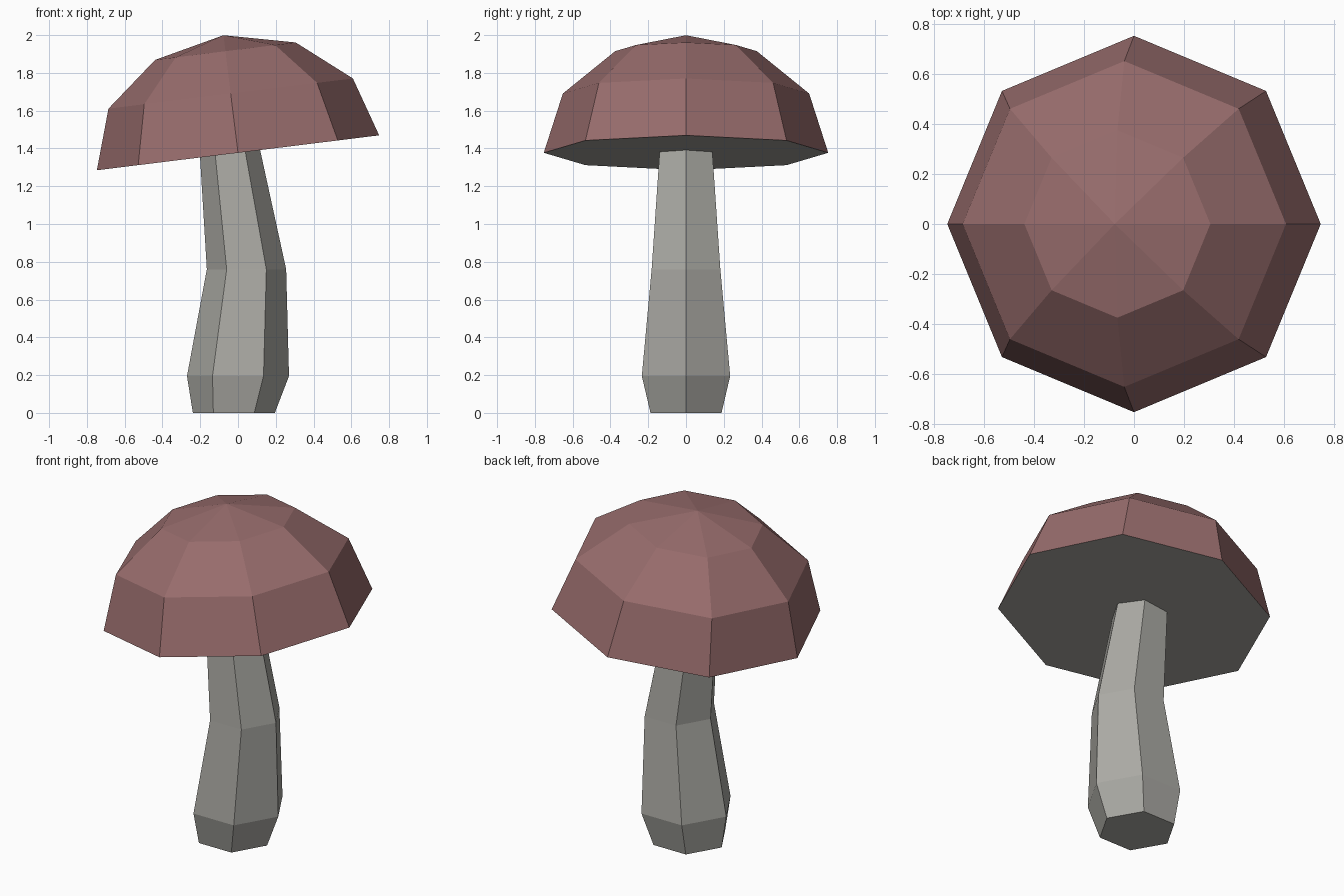
import bpy
import bmesh
import math
from mathutils import Vector, Matrix

if "Cube" in bpy.data.objects:
    bpy.data.objects.remove(bpy.data.objects["Cube"], do_unlink=True)


def make_material(name, rgb):
    mat = bpy.data.materials.new(name)
    mat.use_nodes = True
    color = (*rgb, 1.0)
    mat.diffuse_color = color
    mat.node_tree.nodes["Principled BSDF"].inputs["Base Color"].default_value = color
    return mat


def loft(name, sides, rings, materials, apex=None):
    """Skin regular polygon rings (x centre, height, radius); close with a cap or a point."""
    bm = bmesh.new()
    loops = []
    for cx, z, r in rings:
        angles = [math.tau * i / sides for i in range(sides)]
        loops.append([bm.verts.new((cx + r * math.cos(a), r * math.sin(a), z)) for a in angles])
    bm.faces.new(loops[0][::-1])
    for low, high in zip(loops, loops[1:]):
        for i in range(sides):
            j = (i + 1) % sides
            bm.faces.new((low[i], low[j], high[j], high[i]))
    if apex is None:
        bm.faces.new(loops[-1])
    else:
        tip = bm.verts.new((0, 0, apex))
        for i in range(sides):
            bm.faces.new((loops[-1][i], loops[-1][(i + 1) % sides], tip))
    bm.normal_update()
    mesh = bpy.data.meshes.new(name)
    bm.to_mesh(mesh)
    bm.free()
    for mat in materials:
        mesh.materials.append(mat)
    obj = bpy.data.objects.new(name, mesh)
    bpy.context.scene.collection.objects.link(obj)
    return obj


red = make_material("dusty red", (0.31, 0.15, 0.15))
grey = make_material("warm grey", (0.41, 0.405, 0.375))

# Bent six-sided stem, its top sunk slightly into the cap
loft("stem", 6, [(-0.022, 0, 0.217), (0, 0.195, 0.27),
                 (0.045, 0.76, 0.21), (-0.047, 1.42, 0.158)], [grey])

# Tilted eight-sided cap with a flat grey underside
cap = loft("cap", 8, [(0, 0, 0.753), (0, 0.316, 0.652), (0, 0.542, 0.375)],
           [red, grey], apex=0.627)
for face in cap.data.polygons:
    face.material_index = 1 if face.normal.z < -0.9 else 0
tilt = Matrix.Rotation(math.radians(-7.05), 4, "Y")
cap.data.transform(Matrix.Translation(Vector((0, 0, 1.377))) @ tilt)
